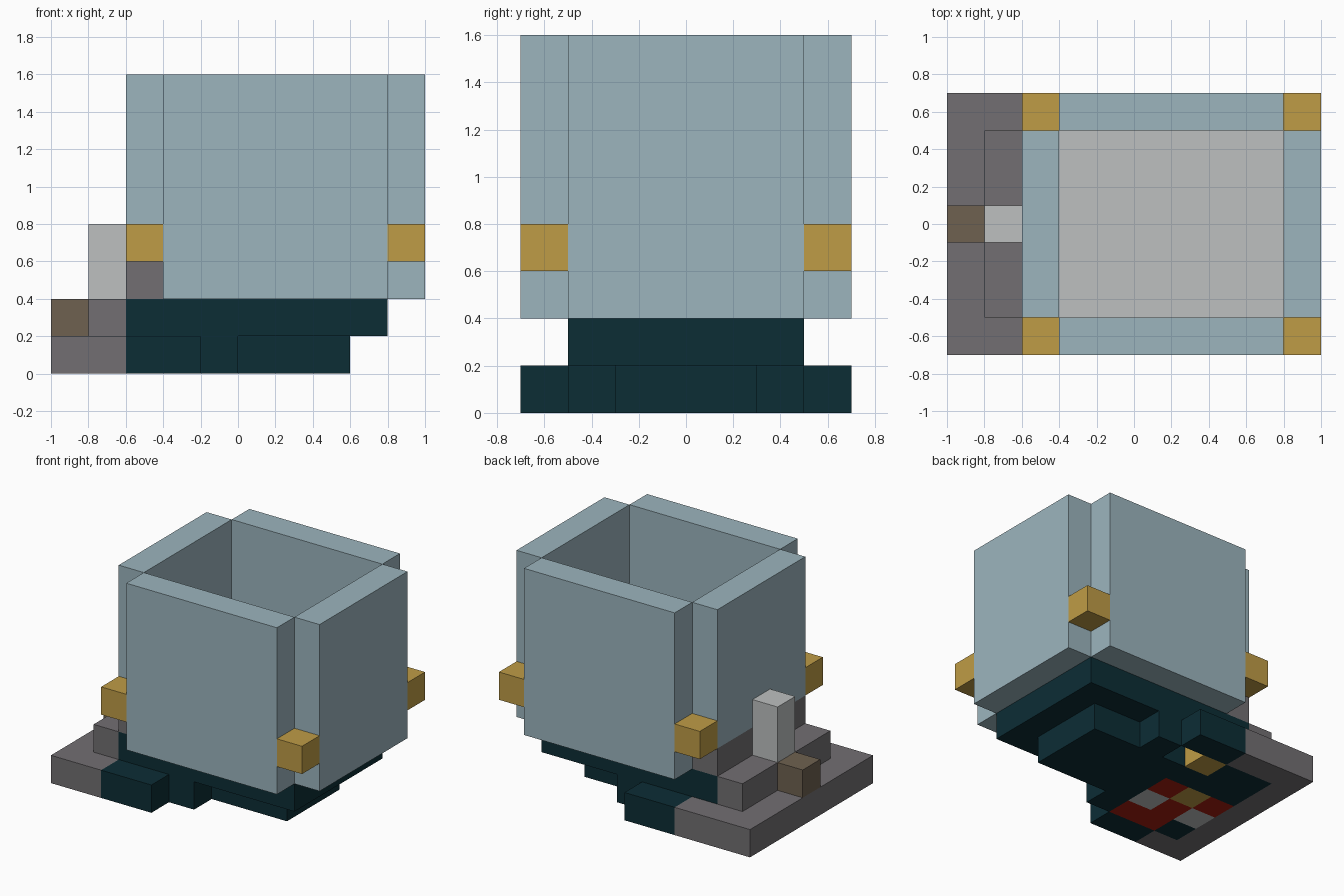
import bpy, bmesh
from mathutils import Vector

cube = bpy.data.objects.get("Cube")
if cube:
    bpy.data.objects.remove(cube, do_unlink=True)

U = 0.2  # block size


def linear(c):
    c /= 255
    return c / 12.92 if c <= 0.04045 else ((c + 0.055) / 1.055) ** 2.4


def material(name, *rgb):
    m = bpy.data.materials.new(name)
    color = [linear(c) for c in rgb] + [1]
    m.use_nodes = True
    m.diffuse_color = color
    bsdf = m.node_tree.nodes["Principled BSDF"]
    bsdf.inputs["Base Color"].default_value = color
    bsdf.inputs["Roughness"].default_value = 0.8
    return m


blue = material("pale blue", 156, 181, 190)
gold = material("gold", 191, 156, 70)
stone = material("stone grey", 114, 111, 114)
brown = material("brown", 110, 97, 80)
light = material("light grey", 189, 192, 192)
teal = material("dark teal", 12, 45, 53)
red = material("red", 165, 28, 15)


def finish(name, bm, mats):
    mesh = bpy.data.meshes.new(name)
    bm.normal_update()
    bm.to_mesh(mesh)
    bm.free()
    for m in mats:
        mesh.materials.append(m)
    obj = bpy.data.objects.new(name, mesh)
    bpy.context.collection.objects.link(obj)
    return obj


def box(name, mat, x, y, z):
    """Box from three (low, high) ranges."""
    bm = bmesh.new()
    bmesh.ops.create_cube(bm, size=1)
    lo, hi = Vector((x[0], y[0], z[0])), Vector((x[1], y[1], z[1]))
    bmesh.ops.scale(bm, vec=hi - lo, verts=bm.verts)
    bmesh.ops.translate(bm, vec=(lo + hi) / 2, verts=bm.verts)
    return finish(name, bm, [mat])


# Bottom layer: one character per block, back row first, x running right
PLAN = ["SSSTT...",
        "STTG.T..",
        "STTTTTTT",
        "SRGRTTTT",
        "SLRLTTTT",
        "STRRT...",
        "SSTT...."]
KEYS = "STGRL"
bm = bmesh.new()
for row, line in enumerate(PLAN):
    for col, key in enumerate(line):
        if key not in KEYS:
            continue
        x, y = -1 + col * U, 0.7 - row * U
        face = bm.faces.new([bm.verts.new(p) for p in (
            (x, y, 0), (x + U, y, 0), (x + U, y - U, 0), (x, y - U, 0))])
        face.material_index = KEYS.index(key)
bmesh.ops.remove_doubles(bm, verts=bm.verts, dist=0.001)
bottom = bm.faces[:]
top = bmesh.ops.extrude_face_region(bm, geom=bottom, use_keep_orig=True)
bmesh.ops.translate(bm, vec=(0, 0, U),
                    verts=[g for g in top["geom"] if isinstance(g, bmesh.types.BMVert)])
bmesh.ops.recalc_face_normals(bm, faces=bm.faces)
# Each side face takes the colour of the block it belongs to
bm.normal_update()
for f in bm.faces:
    if abs(f.normal.z) < 0.5:
        c = f.calc_center_median() - f.normal * U / 2
        f.material_index = KEYS.index(PLAN[int((0.7 - c.y) / U)][int((c.x + 1) / U)])
finish("base_layer", bm, [stone, teal, gold, red, light])

# Second layer and the ledge with its post
box("underside_step", teal, (-0.6, 0.8), (-0.5, 0.5), (0.2, 0.4))
box("ledge", stone, (-0.8, -0.6), (-0.5, 0.5), (0.2, 0.4))
box("ledge_block", brown, (-1, -0.8), (-0.1, 0.1), (0.2, 0.4))
box("post", light, (-0.8, -0.6), (-0.1, 0.1), (0.4, 0.8))

# Open tub
box("tub_floor", light, (-0.4, 0.8), (-0.5, 0.5), (0.4, 0.6))
box("right_wall_foot", stone, (-0.6, -0.4), (-0.5, 0.5), (0.4, 0.6))
box("right_wall", blue, (-0.6, -0.4), (-0.5, 0.5), (0.6, 1.6))
box("left_wall", blue, (0.8, 1), (-0.5, 0.5), (0.4, 1.6))
for name, y in (("front", -0.7), ("back", 0.5)):
    box(name + "_wall", blue, (-0.4, 0.8), (y, y + U), (0.4, 1.6))
    for side, x in (("right", -0.6), ("left", 0.8)):
        box(f"{name}_{side}_corner_block", gold, (x, x + U), (y, y + U), (0.6, 0.8))
